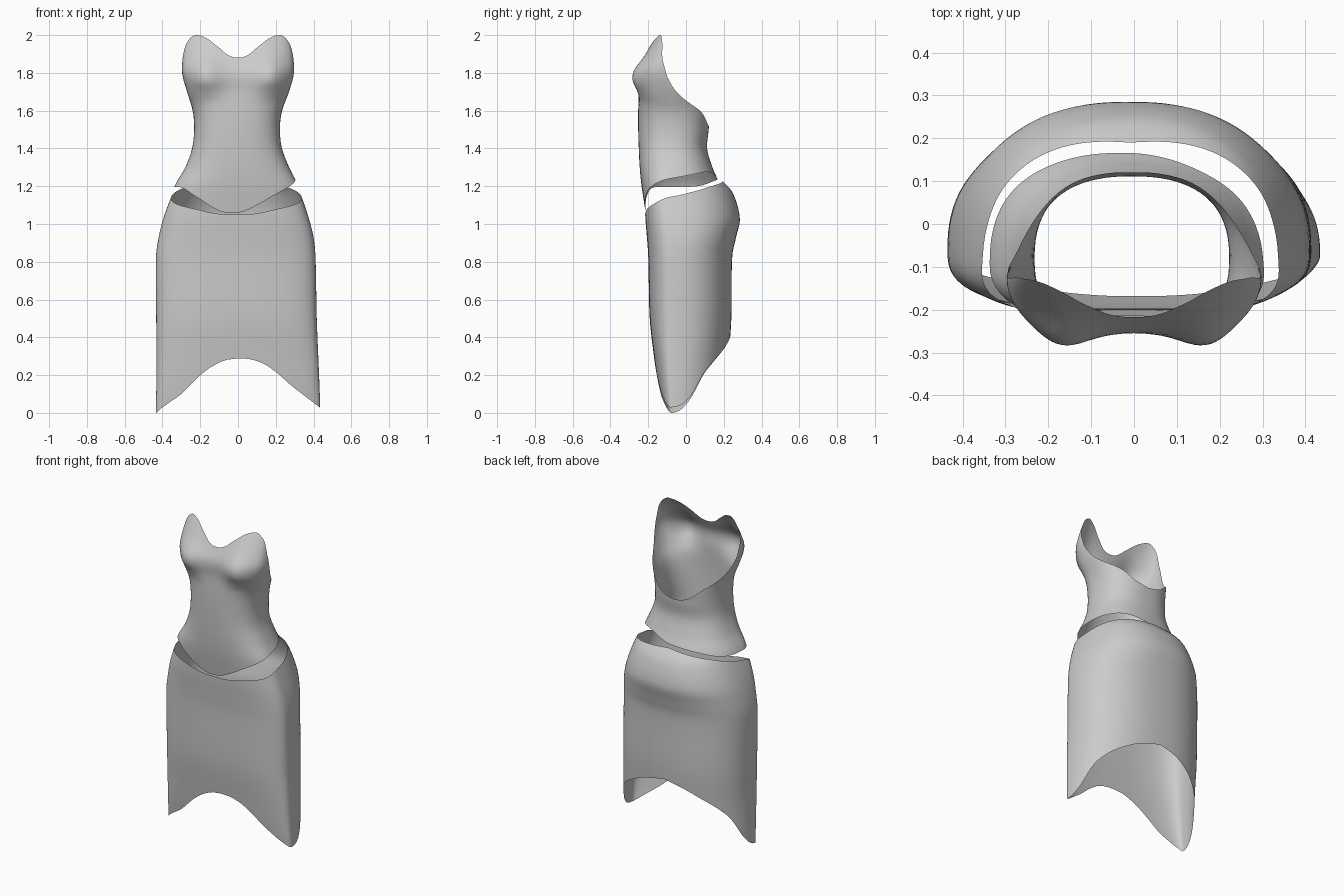
import bpy
import bmesh
import math

default_cube = bpy.data.objects.get("Cube")
if default_cube:
    bpy.data.objects.remove(default_cube, do_unlink=True)

SEGMENTS = 120
BACK_SHAPE = 2.35

# Single cloth colour
cloth = bpy.data.materials.new("grey_cloth")
cloth.use_nodes = True
cloth_colour = (0.6, 0.6, 0.6, 1)
cloth.diffuse_color = cloth_colour
cloth.node_tree.nodes["Principled BSDF"].inputs["Base Color"].default_value = cloth_colour


def sample(table, key, column=1):
    """Smooth Hermite interpolation of one column of a sorted table."""
    last = len(table) - 1
    if key <= table[0][0]:
        return table[0][column]
    if key >= table[last][0]:
        return table[last][column]
    index = max(i for i in range(last) if table[i][0] <= key)

    def slope(i):
        before, after = table[max(i - 1, 0)], table[min(i + 1, last)]
        return (after[column] - before[column]) / (after[0] - before[0])

    start, end = table[index], table[index + 1]
    span = end[0] - start[0]
    t = (key - start[0]) / span
    ease = t * t * (3 - 2 * t)
    bend_in = t * (1 - t) ** 2 * slope(index)
    bend_out = t * t * (t - 1) * slope(index + 1)
    return start[column] + (end[column] - start[column]) * ease + span * (bend_in + bend_out)


def signed_power(value, power):
    return math.copysign(abs(value) ** power, value)


def ring_point(profile, front_shape, angle, z, bust=None):
    """Point on a rounded cross-section; angle zero is the front centre."""
    half_width, x_mid, y_mid, y_front, y_back = (sample(profile, z, c) for c in range(1, 6))
    across, along = math.sin(angle), math.cos(angle)
    front = along > 0
    power = 2 / (front_shape if front else BACK_SHAPE)
    reach = y_mid - y_front if front else y_back - y_mid
    x = half_width * signed_power(across, power)
    y = y_mid - reach * signed_power(along, power)
    if bust and front:
        swell = math.exp(-((abs(x) - 0.175) / 0.085) ** 2)
        y -= sample(bust, z) * swell * min(1, along * 3)
    return x + x_mid, y, z


def loft(name, profile, lower_edge, upper_edge, front_shape, rows, bust=None):
    """Open tube between two edges whose heights vary with the angle."""
    bm = bmesh.new()
    grid = []
    for row in range(rows + 1):
        ring = []
        for step in range(SEGMENTS):
            degrees = 360 * step / SEGMENTS - 180
            low, high = sample(lower_edge, degrees), sample(upper_edge, degrees)
            z = low + (high - low) * row / rows
            point = ring_point(profile, front_shape, math.radians(degrees), z, bust)
            ring.append(bm.verts.new(point))
        grid.append(ring)
    for below, above in zip(grid, grid[1:]):
        for i in range(SEGMENTS):
            j = (i + 1) % SEGMENTS
            bm.faces.new((below[i], below[j], above[j], above[i])).smooth = True
    mesh = bpy.data.meshes.new(name)
    bm.to_mesh(mesh)
    bm.free()
    mesh.materials.append(cloth)
    part = bpy.data.objects.new(name, mesh)
    bpy.context.collection.objects.link(part)
    return part


def mirrored(half_edge):
    """Extend an edge given for one side to both sides."""
    return [(-a, z) for a, z in reversed(half_edge) if a > 0] + half_edge


# Skirt: height, half width, x middle, y middle, y front, y back
skirt_profile = [
    (0, .435, 0, -.07, -.12, .18),
    (.1, .433, 0, -.07, -.143, .2),
    (.3, .428, -.003, -.07, -.17, .225),
    (.5, .425, -.008, -.06, -.192, .24),
    (.83, .422, -.012, -.06, -.2, .245),
    (.93, .41, -.01, -.06, -.207, .265),
    (1.03, .385, -.01, -.07, -.215, .285),
    (1.17, .335, -.008, -.08, -.22, .245),
    (1.23, .305, -.008, -.08, -.22, .19),
]
skirt_hem = [
    (-180, .41), (-159, .36), (-124, .22), (-105, .06), (-90, 0), (-62, .03), (-47, .065),
    (-35, .105), (-18, .205), (-10, .25), (0, .288), (10, .265), (18, .225), (35, .135),
    (62, .055), (90, .03), (105, .075), (124, .225), (159, .36), (180, .41),
]
skirt_waist = mirrored([(0, 1.05), (28, 1.08), (60, 1.11), (90, 1.145), (107, 1.17), (132, 1.2), (180, 1.23)])
loft("skirt", skirt_profile, skirt_hem, skirt_waist, 2.9, 40)

# Bodice: same columns, plus the swell of the bust by height
bodice_profile = [
    (1.05, .36, -.01, -.09, -.212, .2),
    (1.2, .327, -.008, -.09, -.235, .18),
    (1.3, .275, -.004, -.08, -.245, .14),
    (1.4, .238, -.005, -.08, -.25, .112),
    (1.5, .227, -.005, -.08, -.253, .12),
    (1.6, .236, -.003, -.085, -.253, .125),
    (1.7, .27, 0, -.1, -.25, .11),
    (1.8, .296, 0, -.12, -.252, .1),
    (1.88, .293, 0, -.115, -.217, .1),
    (1.95, .282, 0, -.095, -.185, .1),
    (2, .265, 0, -.09, -.158, .1),
]
bust_swell = [(1.6, 0), (1.65, .004), (1.7, .022), (1.75, .042), (1.81, .04), (1.9, .015), (2, 0)]
bodice_hem = [
    (-180, 1.24), (-150, 1.225), (-120, 1.2), (-90, 1.195), (-56, 1.19), (-30, 1.135),
    (-12, 1.075), (-4, 1.058), (2, 1.062), (12, 1.095), (30, 1.15), (56, 1.2), (90, 1.24),
    (120, 1.265), (150, 1.275), (180, 1.24),
]
neckline = mirrored([
    (0, 1.88), (7, 1.895), (16, 1.935), (30, 1.978), (45, 1.998), (56, 2), (68, 1.98),
    (78, 1.94), (90, 1.85), (93, 1.78), (98, 1.715), (112, 1.655), (140, 1.59),
    (160, 1.535), (180, 1.51),
])
loft("bodice", bodice_profile, bodice_hem, neckline, 2.5, 48, bust_swell)
